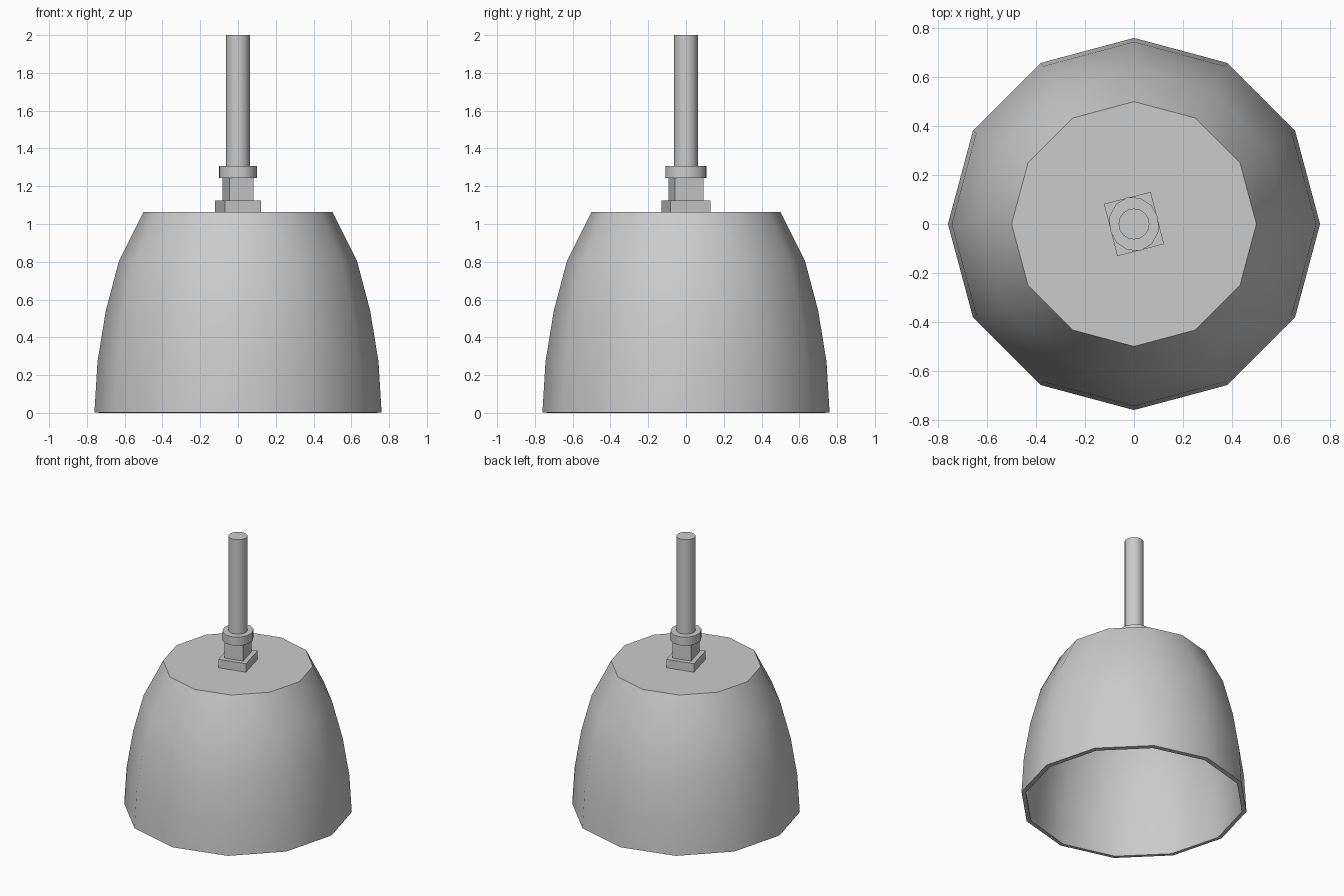
import bpy, bmesh, math
from mathutils import Matrix

if "Cube" in bpy.data.objects:
    bpy.data.objects.remove(bpy.data.objects["Cube"])

TWIST = math.radians(14.3)


def finish(bm, name, smooth=True):
    bmesh.ops.recalc_face_normals(bm, faces=bm.faces)
    mesh = bpy.data.meshes.new(name)
    bm.to_mesh(mesh)
    bm.free()
    ob = bpy.data.objects.new(name, mesh)
    bpy.context.collection.objects.link(ob)
    if smooth:
        bpy.ops.object.select_all(action='DESELECT')
        ob.select_set(True)
        bpy.context.view_layer.objects.active = ob
        bpy.ops.object.shade_smooth_by_angle(angle=math.radians(40))
    return ob


def lathe(name, profile, sides):
    """Revolve a profile around z, capping both ends."""
    bm = bmesh.new()
    rings = [[bm.verts.new((r * math.cos(2 * math.pi * i / sides),
                            r * math.sin(2 * math.pi * i / sides), z))
              for i in range(sides)] for r, z in profile]
    for a, b in zip(rings, rings[1:]):
        for i in range(sides):
            j = (i + 1) % sides
            bm.faces.new((a[i], a[j], b[j], b[i]))
    bm.faces.new(rings[0])
    bm.faces.new(rings[-1])
    return finish(bm, name)


def block(name, sx, sy, z0, z1):
    """Box twisted about z."""
    bm = bmesh.new()
    bmesh.ops.create_cube(bm, size=1, matrix=Matrix.Translation((0, 0, (z0 + z1) / 2))
                          @ Matrix.Rotation(TWIST, 4, 'Z')
                          @ Matrix.Diagonal((sx, sy, z1 - z0, 1)))
    return finish(bm, name, False)


# Hollow bell shade: outside from top to rim, then back up the inside
lathe("shade", [(0.5, 1.063), (0.63, 0.805), (0.70, 0.54), (0.744, 0.27), (0.76, 0.003),
                (0.73, 0), (0.714, 0.266), (0.671, 0.53), (0.603, 0.79), (0.481, 1.033)], 12)

# Stepped mounting blocks
block("mount_base", 0.197, 0.22, 1.06, 1.125)
block("mount_neck", 0.132, 0.156, 1.12, 1.247)

# Collar, slightly oval like the blocks
collar = lathe("collar", [(1, 1.244), (1, 1.307)], 12)
collar.data.transform(Matrix.Rotation(TWIST, 4, 'Z') @ Matrix.Diagonal((0.102, 0.112, 1, 1)))

# Hanging stem
lathe("stem", [(0.063, 1.3), (0.063, 2.0)], 16)
